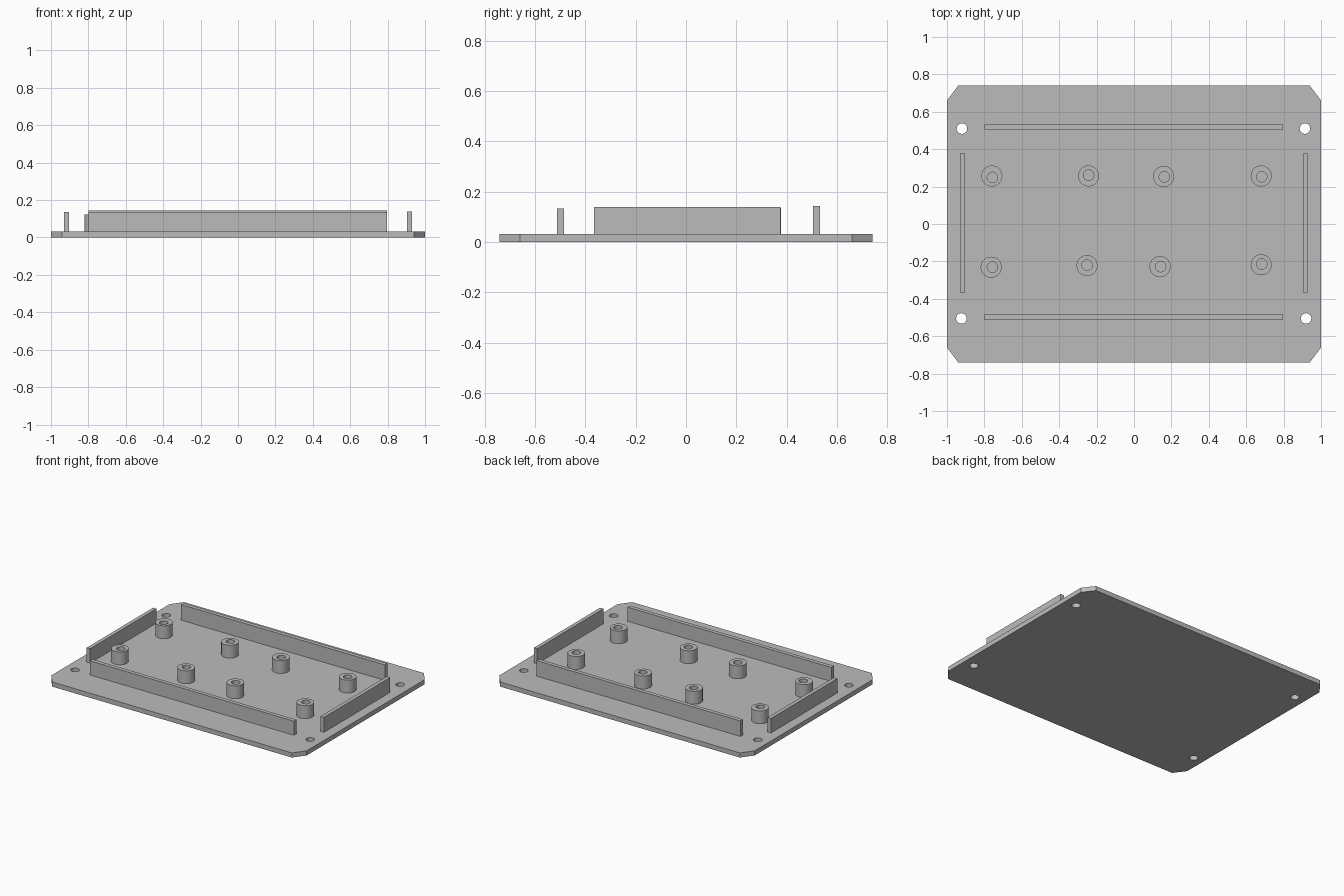
import bpy
import bmesh

cube = bpy.data.objects.get("Cube")
if cube:
    bpy.data.objects.remove(cube, do_unlink=True)

grey = bpy.data.materials.new("plain grey")
grey.use_nodes = True
grey.diffuse_color = (0.5, 0.5, 0.5, 1)
grey.node_tree.nodes["Principled BSDF"].inputs["Base Color"].default_value = (0.5, 0.5, 0.5, 1)

PLATE_TOP = 0.033
POST_TOP = 0.124
HOLE_RADIUS = 0.028
POST_RADIUS = 0.056


def finish(name, bm):
    bmesh.ops.recalc_face_normals(bm, faces=bm.faces)
    mesh = bpy.data.meshes.new(name)
    bm.to_mesh(mesh)
    bm.free()
    mesh.materials.append(grey)
    obj = bpy.data.objects.new(name, mesh)
    bpy.context.collection.objects.link(obj)
    return obj


def prism(name, outline, z0, z1):
    """Extrude a flat outline from z0 up to z1."""
    bm = bmesh.new()
    face = bm.faces.new([bm.verts.new((x, y, z0)) for x, y in outline])
    top = bmesh.ops.extrude_face_region(bm, geom=[face])["geom"]
    verts = [v for v in top if isinstance(v, bmesh.types.BMVert)]
    bmesh.ops.translate(bm, verts=verts, vec=(0, 0, z1 - z0))
    return finish(name, bm)


def wall(name, x0, x1, y0, y1, top):
    return prism(name, [(x0, y0), (x1, y0), (x1, y1), (x0, y1)], PLATE_TOP - 0.005, top)


def cylinders(name, centres, radius, z0, z1):
    bm = bmesh.new()
    for x, y in centres:
        made = bmesh.ops.create_cone(bm, cap_ends=True, segments=40, radius1=radius,
                                     radius2=radius, depth=z1 - z0)
        bmesh.ops.translate(bm, verts=made["verts"], vec=(x, y, (z0 + z1) / 2))
    return finish(name, bm)


def drill(obj, centres, z0, z1):
    """Cut round holes, then smooth only the curved sides."""
    cutter = cylinders("drill", centres, HOLE_RADIUS, z0, z1)
    cutter.hide_render = True
    mod = obj.modifiers.new("holes", 'BOOLEAN')
    mod.operation = 'DIFFERENCE'
    mod.solver = 'EXACT'
    mod.object = cutter
    bpy.ops.object.select_all(action='DESELECT')
    bpy.context.view_layer.objects.active = obj
    obj.select_set(True)
    bpy.ops.object.modifier_apply(modifier=mod.name)
    bpy.data.objects.remove(cutter, do_unlink=True)
    bpy.ops.object.shade_smooth_by_angle()


# Base plate with clipped corners and four mounting holes
X, Y, CX, CY = 1.0, 0.74, 0.94, 0.66
plate = prism("base_plate", [(-CX, -Y), (CX, -Y), (X, -CY), (X, CY),
                             (CX, Y), (-CX, Y), (-X, CY), (-X, -CY)], 0, PLATE_TOP)
drill(plate, [(-0.92, 0.51), (0.914, 0.51), (-0.923, -0.505), (0.92, -0.505)], -0.1, 0.1)

# Thin locating walls
wall("front_wall", -0.80, 0.797, -0.513, -0.485, 0.133)
wall("back_wall", -0.80, 0.797, 0.505, 0.533, 0.143)
wall("right_wall", -0.93, -0.903, -0.366, 0.377, 0.135)
wall("left_wall", 0.903, 0.93, -0.366, 0.376, 0.139)

# Standoff posts with slightly off-centre screw holes: x, y, hole shift x, hole shift y
posts = [
    (-0.76, 0.257, 0.003, -0.008), (-0.243, 0.257, 0, 0.004),
    (0.158, 0.254, 0.004, -0.002), (0.68, 0.257, 0.003, -0.004),
    (-0.764, -0.231, 0.007, 0), (-0.251, -0.222, 0, 0.002),
    (0.139, -0.228, 0.003, 0), (0.68, -0.218, 0.003, 0.004),
]
for i, (x, y, dx, dy) in enumerate(posts, 1):
    post = cylinders(f"standoff_{i}", [(x, y)], POST_RADIUS, PLATE_TOP - 0.005, POST_TOP)
    drill(post, [(x + dx, y + dy)], PLATE_TOP, POST_TOP + 0.05)
